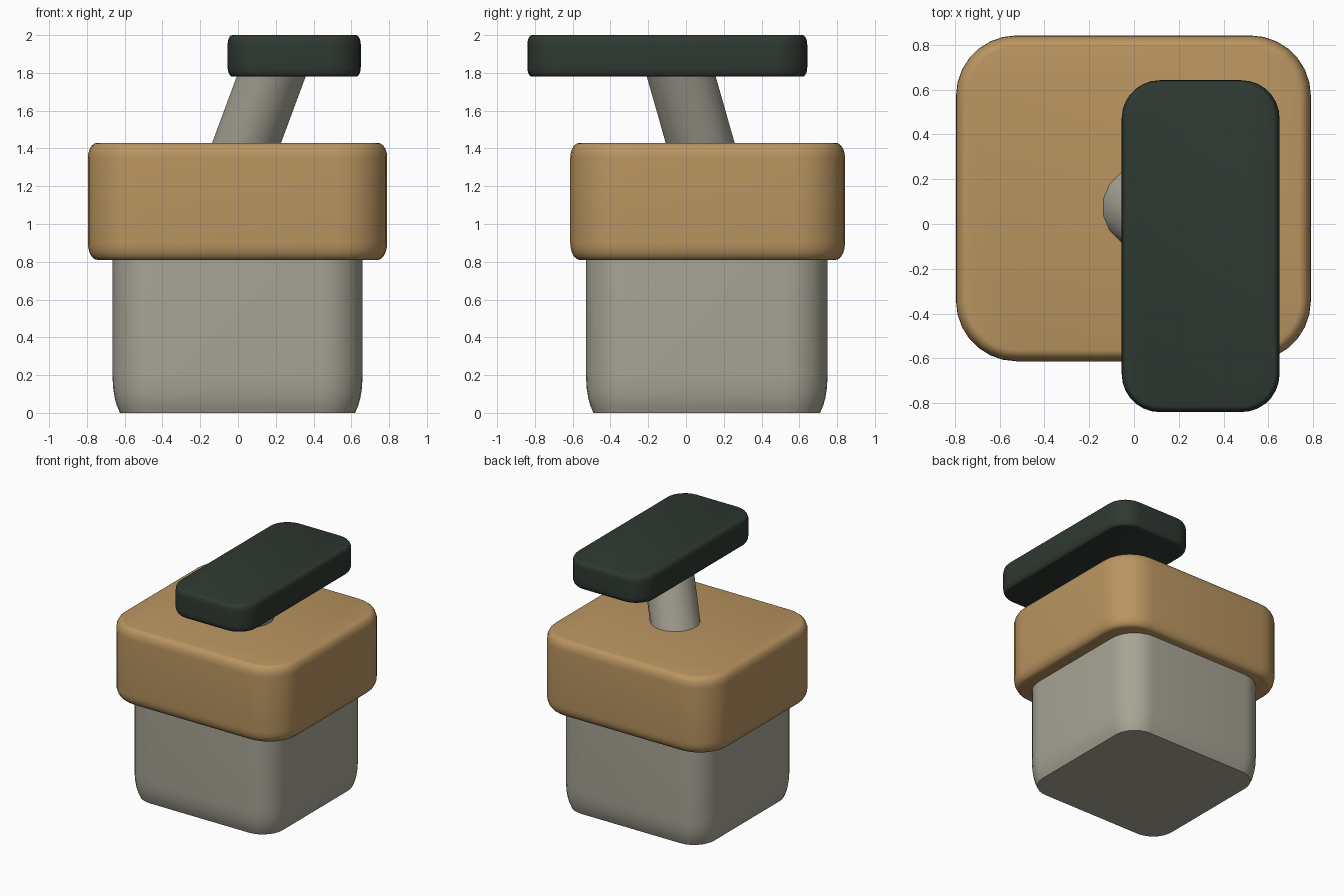
import bpy, bmesh
from math import sin, cos, pi, radians

cube = bpy.data.objects.get("Cube")
if cube:
    bpy.data.objects.remove(cube)


def material(name, rgb):
    m = bpy.data.materials.new(name)
    m.use_nodes = True
    m.diffuse_color = (*rgb, 1)
    m.node_tree.nodes["Principled BSDF"].inputs["Base Color"].default_value = (*rgb, 1)
    return m


def loft(name, rings, mat):
    """Skin equal-length rings of points and cap both ends."""
    bm = bmesh.new()
    loops = [[bm.verts.new(p) for p in ring] for ring in rings]
    n = len(loops[0])
    for a, b in zip(loops, loops[1:]):
        for i in range(n):
            j = (i + 1) % n
            bm.faces.new((a[i], a[j], b[j], b[i]))
    bm.faces.new(loops[0][::-1])
    bm.faces.new(loops[-1])
    mesh = bpy.data.meshes.new(name)
    bm.to_mesh(mesh)
    bm.free()
    mesh.materials.append(mat)
    obj = bpy.data.objects.new(name, mesh)
    bpy.context.collection.objects.link(obj)
    bpy.ops.object.select_all(action='DESELECT')
    obj.select_set(True)
    bpy.context.view_layer.objects.active = obj
    bpy.ops.object.shade_smooth_by_angle(angle=radians(40))
    return obj


def rounded_rect(x, y, radius, inset, z, steps=7):
    """One level of a box with rounded plan corners."""
    ring = []
    for quarter, (sx, sy) in enumerate(((1, 1), (0, 1), (0, 0), (1, 0))):
        cx = x[1] - radius if sx else x[0] + radius
        cy = y[1] - radius if sy else y[0] + radius
        for i in range(steps + 1):
            a = (quarter + i / steps) * pi / 2
            r = radius - inset
            ring.append((cx + r * cos(a), cy + r * sin(a), z))
    return ring


def soft_box(name, x, y, z, radius, low, high, mat, steps=5):
    """Rounded box; low and high are (inset, height) of each edge rounding."""
    levels = []
    for i in range(steps + 1):
        a = pi / 2 * i / steps
        levels.append((low[0] * (1 - sin(a)), z[0] + low[1] * (1 - cos(a))))
    for i in range(steps + 1):
        a = pi / 2 * i / steps
        levels.append((high[0] * (1 - cos(a)), z[1] - high[1] * (1 - sin(a))))
    return loft(name, [rounded_rect(x, y, radius, d, h) for d, h in levels], mat)


def disc(cx, cy, z, r, sides=16):
    return [(cx + r * cos(2 * pi * (i + .5) / sides),
             cy + r * sin(2 * pi * (i + .5) / sides), z) for i in range(sides)]


stone = material("warm grey", (0.39, 0.375, 0.305))
tan = material("tan", (0.49, 0.30, 0.118))
dark = material("dark green", (0.028, 0.04, 0.031))

# Main block, wider collar and offset top plate
# The block's foot is cut flat, leaving a crisp lower edge
levels = [(0.04, 0), (0.023, 0.04), (0.012, 0.08), (0.004, 0.13), (0, 0.2), (0, 0.9)]
loft("body", [rounded_rect((-0.665, 0.66), (-0.53, 0.75), 0.22, d, h)
              for d, h in levels], stone)
soft_box("collar", (-0.795, 0.79), (-0.613, 0.842), (0.81, 1.43), 0.27,
         (0.05, 0.09), (0.05, 0.08), tan)
soft_box("top_plate", (-0.055, 0.65), (-0.84, 0.642), (1.78, 2.0), 0.17,
         (0.025, 0.05), (0.025, 0.05), dark)

# Leaning stem between collar and plate
loft("stem", [disc(0.027, 0.089, 1.38, 0.186),
              disc(0.194, -0.039, 1.83, 0.186)], stone)
